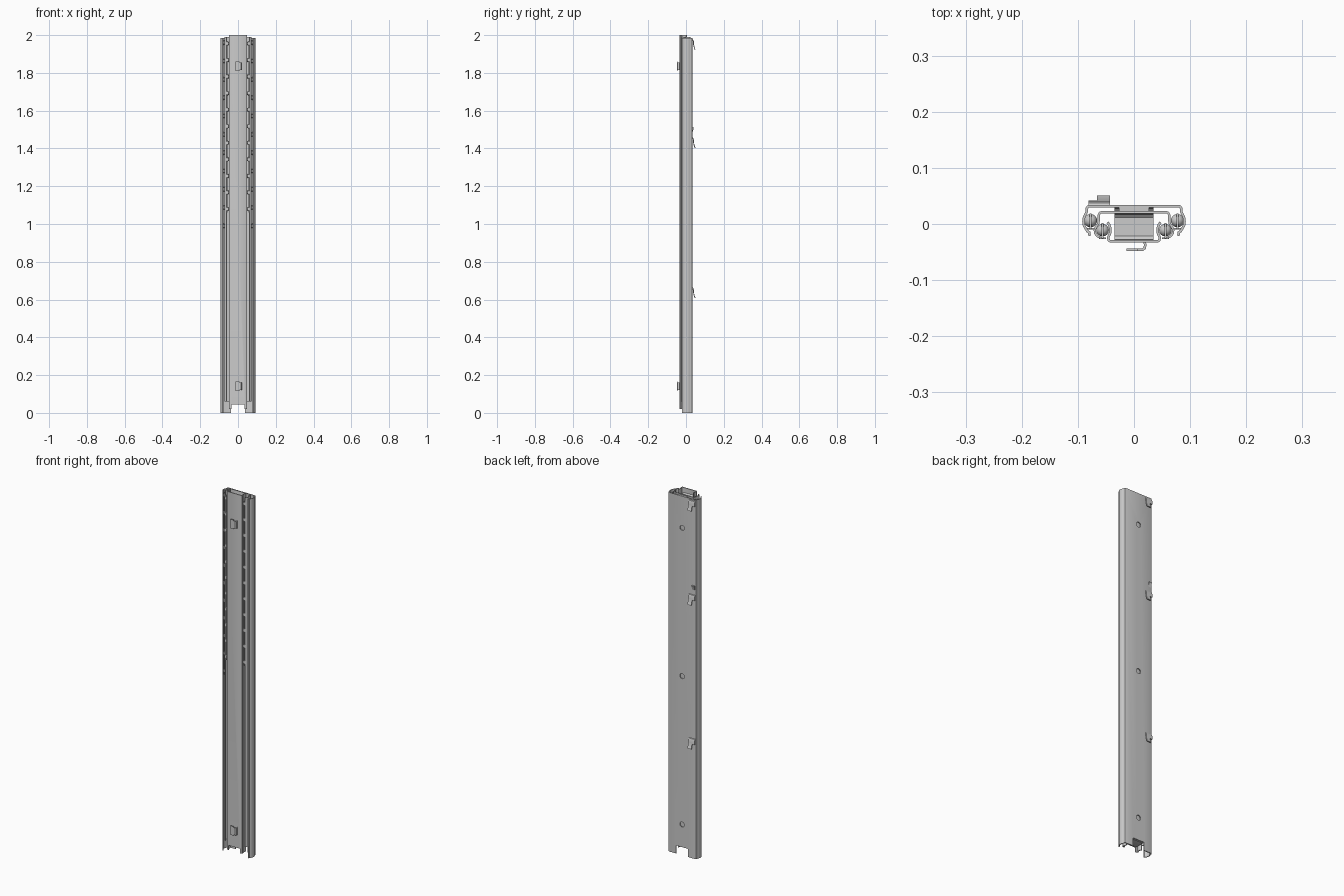
import bpy, bmesh, math
from mathutils import Matrix, Vector

if "Cube" in bpy.data.objects:
    bpy.data.objects.remove(bpy.data.objects["Cube"])

T = 0.0045  # sheet thickness


def finish(name, bm, smooth=True):
    bmesh.ops.recalc_face_normals(bm, faces=bm.faces[:])
    me = bpy.data.meshes.new(name)
    bm.to_mesh(me)
    bm.free()
    ob = bpy.data.objects.new(name, me)
    bpy.context.collection.objects.link(ob)
    if smooth:
        select(ob)
        bpy.ops.object.shade_smooth_by_angle(angle=math.radians(35))
    return ob


def select(ob):
    bpy.ops.object.select_all(action='DESELECT')
    ob.select_set(True)
    bpy.context.view_layer.objects.active = ob


def apply(ob, mod):
    select(ob)
    bpy.ops.object.modifier_apply(modifier=mod.name)


def sheet(name, path, axis, a, b, thick=T):
    """Bent sheet: open path extruded along 'z' or 'x' from a to b, then thickened."""
    bm = bmesh.new()
    put = (lambda p, h: (p[0], p[1], h)) if axis == 'z' else (lambda p, h: (h, p[0], p[1]))
    lo = [bm.verts.new(put(p, a)) for p in path]
    hi = [bm.verts.new(put(p, b)) for p in path]
    for i in range(len(path) - 1):
        bm.faces.new((lo[i], lo[i + 1], hi[i + 1], hi[i]))
    ob = finish(name, bm, False)
    m = ob.modifiers.new("thickness", 'SOLIDIFY')
    m.thickness, m.offset, m.use_even_offset = thick, 0, True
    apply(ob, m)
    bpy.ops.object.shade_smooth_by_angle(angle=math.radians(35))
    return ob


def mirrored(half):
    """Complete a half section (edge to centre) across x = 0."""
    return half + [(-x, y) for x, y in reversed(half)]


def box(bm, x0, x1, y0, y1, z0, z1):
    mat = Matrix.Translation(((x0 + x1) / 2, (y0 + y1) / 2, (z0 + z1) / 2))
    mat = mat @ Matrix.Diagonal((x1 - x0, y1 - y0, z1 - z0, 1))
    bmesh.ops.create_cube(bm, size=1, matrix=mat)


def cut(ob, bm):
    cutter = finish("cutter", bm, False)
    cutter.hide_render = True
    m = ob.modifiers.new("cut", 'BOOLEAN')
    m.operation, m.object, m.solver = 'DIFFERENCE', cutter, 'EXACT'
    apply(ob, m)
    bpy.data.objects.remove(cutter)


# Outer rail: C section with ball grooves, mounting holes and end notch
outer = sheet("outer_rail", mirrored([
    (-0.079, -0.021), (-0.080, -0.015), (-0.083, -0.013), (-0.086, -0.008),
    (-0.089, -0.003), (-0.090, 0.005), (-0.089, 0.012), (-0.086, 0.018),
    (-0.084, 0.022), (-0.084, 0.028), (-0.082, 0.031), (-0.079, 0.032)]), 'z', 0, 1.985)
bm = bmesh.new()
box(bm, -0.036, 0.036, 0.02, 0.05, -0.02, 0.045)
for z in (0.17, 0.99, 1.81):
    bmesh.ops.create_cone(bm, cap_ends=True, segments=24, radius1=0.014, radius2=0.014, depth=0.03,
                          matrix=Matrix.Translation((0, 0.032, z)) @ Matrix.Rotation(math.pi / 2, 4, 'X'))
cut(outer, bm)

# Stop tab bent forward at the lower end of the outer rail
sheet("end_stop_tab", [(0.032, 0.065), (0.030, 0.052), (0.024, 0.046), (-0.022, 0.046),
                       (-0.028, 0.049), (-0.030, 0.056)], 'x', -0.035, 0.035)

# Middle rail: carries both ball rows
sheet("middle_rail", mirrored([
    (-0.060, -0.024), (-0.065, -0.022), (-0.069, -0.017), (-0.070, -0.011),
    (-0.068, -0.005), (-0.064, 0.000), (-0.063, 0.005), (-0.063, 0.016),
    (-0.061, 0.020), (-0.058, 0.021)]), 'z', 0.06, 1.99, 0.004)

# Inner rail: shallow channel with notch at the lower end
inner = sheet("inner_rail", mirrored([
    (-0.047, 0.003), (-0.044, -0.002), (-0.042, -0.008), (-0.042, -0.014),
    (-0.044, -0.020), (-0.046, -0.024), (-0.045, -0.029), (-0.042, -0.031)]), 'z', 0.02, 2.0)
bm = bmesh.new()
box(bm, -0.034, 0.034, -0.06, 0.0, 0, 0.045)
cut(inner, bm)

# Spacer between outer and middle webs near the upper end, and upper stop block
bm = bmesh.new()
box(bm, -0.027, 0.027, 0.023, 0.030, 1.90, 1.985)
finish("web_spacer", bm, False)
sheet("upper_stop_tab", [(0.021, 1.99), (0.019, 1.972), (0.012, 1.966), (-0.022, 1.966), (-0.029, 1.972)],
      'x', -0.035, 0.035, 0.004)

# Ball rows with their cages
for s, side in ((-1, "left"), (1, "right")):
    for row, x, y, r, z0, z1 in (("inner", 0.056, -0.011, 0.0112, 1.06, 1.97),
                                 ("outer", 0.0775, 0.006, 0.0118, 0.97, 1.975)):
        bm = bmesh.new()
        n = 11
        for i in range(n):
            z = z0 + 0.02 + (z1 - z0 - 0.035) * i / (n - 1)
            bmesh.ops.create_uvsphere(bm, u_segments=16, v_segments=10, radius=r,
                                      matrix=Matrix.Translation((s * x, y, z)))
        finish(f"{side}_{row}_balls", bm)
        bm = bmesh.new()
        box(bm, s * x - 0.0015, s * x + 0.0015, y - 0.015, y + 0.013, z0, z1)
        for i in range(n):
            z = z0 + 0.02 + (z1 - z0 - 0.035) * i / (n - 1)
            box(bm, s * x - 0.006, s * x + 0.006, y - 0.016, y - 0.013, z - 0.008, z + 0.008)
        finish(f"{side}_{row}_ball_cage", bm, False)

# Front L hooks on the inner rail
for name, z in (("lower", 0.14), ("upper", 1.835)):
    sheet(f"{name}_front_hook", [(0.019, -0.031), (0.020, -0.038), (0.019, -0.043),
                                 (0.015, -0.046), (0.006, -0.046)], 'z', z - 0.020, z + 0.020)
    sheet(f"{name}_front_hook_tip", [(0.007, -0.046), (-0.006, -0.046), (-0.013, -0.046)],
          'z', z - 0.025, z + 0.025)

# Back hanging hooks: raised shoulder with a narrower, outward curved tongue
for name, z in (("lower", 0.66), ("middle", 1.455), ("upper", 1.975)):
    sheet(f"{name}_back_hook", [(0.032, z + 0.002), (0.036, z), (0.039, z - 0.008), (0.040, z - 0.026)],
          'x', -0.081, -0.043)
    sheet(f"{name}_back_hook_tongue", [(0.040, z - 0.022), (0.042, z - 0.034), (0.046, z - 0.046),
                                       (0.0485, z - 0.052)], 'x', -0.066, -0.043)

# Small locking barb above the middle hook
bm = bmesh.new()
tri = [(0.033, 1.482), (0.033, 1.51), (0.042, 1.51)]
a, b = [[bm.verts.new((x, y, z)) for y, z in tri] for x in (-0.078, -0.062)]
bm.faces.new(a)
bm.faces.new(b)
for i in range(3):
    j = (i + 1) % 3
    bm.faces.new((a[i], a[j], b[j], b[i]))
finish("locking_barb", bm, False)
